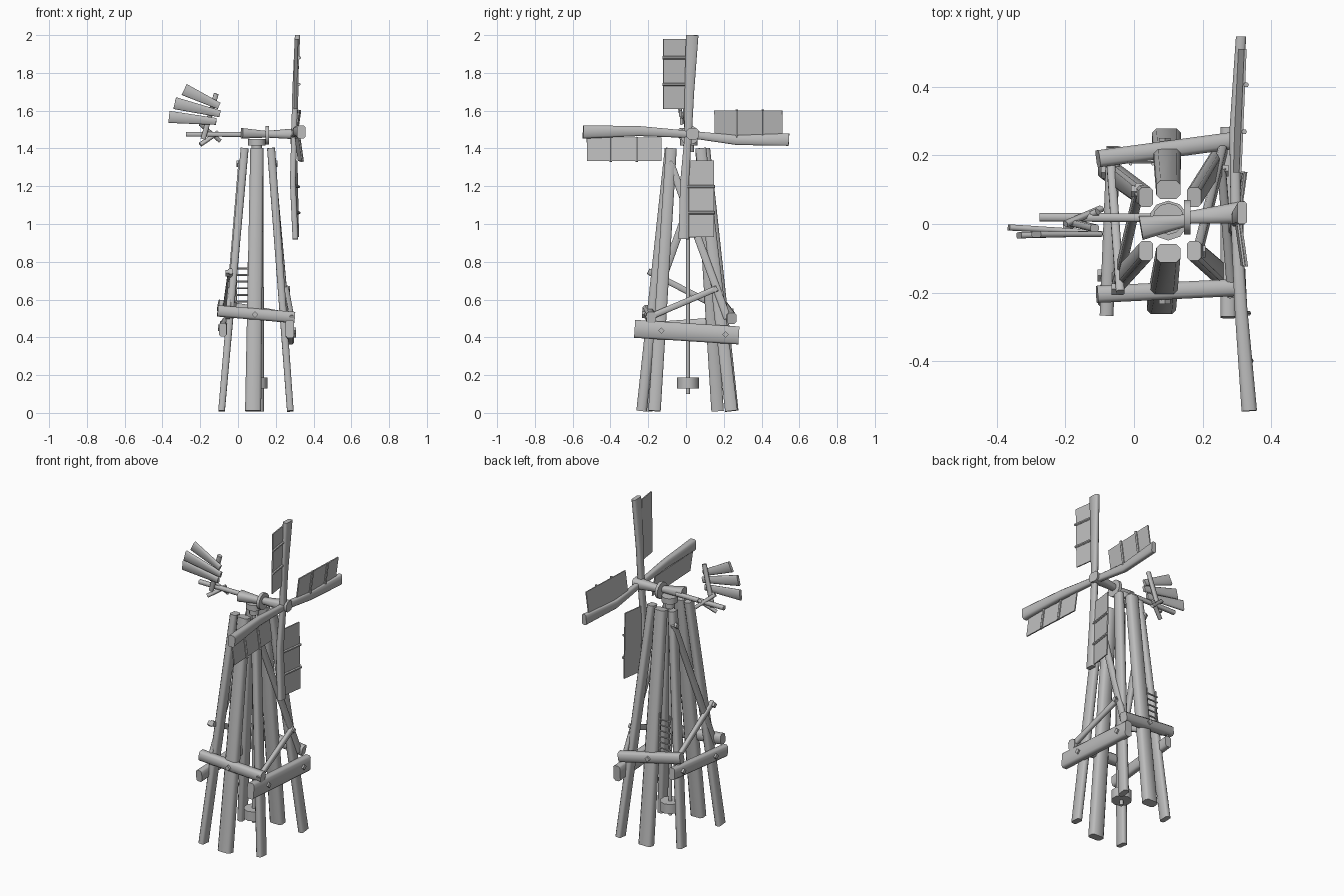
import bpy, bmesh, math
from mathutils import Vector, Matrix

wood = bpy.data.materials.new("weathered grey")
wood.diffuse_color = (0.5, 0.5, 0.5, 1)


def finish(name, bm):
    bmesh.ops.recalc_face_normals(bm, faces=bm.faces)
    me = bpy.data.meshes.new(name)
    bm.to_mesh(me)
    bm.free()
    me.materials.append(wood)
    ob = bpy.data.objects.new(name, me)
    bpy.context.collection.objects.link(ob)
    bpy.context.view_layer.objects.active = ob
    ob.select_set(True)
    bpy.ops.object.shade_smooth_by_angle(angle=math.radians(55))
    ob.select_set(False)
    return ob


def beam(name, a, b, size, side=(1, 0, 0), end=None, chamfer=0.22, mid=None):
    """Timber from a to b; size = (along side, across), end = size at b,
    chamfer = share of the thin side cut off the long edges, mid = bend point."""
    pts = [Vector(p) for p in ((a, mid, b) if mid else (a, b))]
    d = (pts[-1] - pts[0]).normalized()
    s = Vector(side)
    s = (s - d * s.dot(d)).normalized()
    t = d.cross(s)
    end = end or size
    bm = bmesh.new()
    rings = []
    for p in pts:
        f = (p - pts[0]).length / (pts[-1] - pts[0]).length
        w, h = (u + (v - u) * f for u, v in zip(size, end))
        c = min(w, h) * chamfer
        x, y = w / 2, h / 2
        if c:
            sec = [(-x + c, -y), (x - c, -y), (x, -y + c), (x, y - c),
                   (x - c, y), (-x + c, y), (-x, y - c), (-x, -y + c)]
        else:
            sec = [(-x, -y), (x, -y), (x, y), (-x, y)]
        rings.append([bm.verts.new(p + s * i + t * j) for i, j in sec])
    for r0, r1 in zip(rings, rings[1:]):
        for k in range(len(r0)):
            n = (k + 1) % len(r0)
            bm.faces.new((r0[k], r0[n], r1[n], r1[k]))
    bm.faces.new(rings[0])
    bm.faces.new(rings[-1])
    return finish(name, bm)


def rod(name, a, b, r, sides=12):
    a, b = Vector(a), Vector(b)
    d = b - a
    bm = bmesh.new()
    mat = Matrix.Translation((a + b) / 2) @ d.to_track_quat('Z', 'Y').to_matrix().to_4x4()
    bmesh.ops.create_cone(bm, cap_ends=True, segments=sides, radius1=r, radius2=r,
                          depth=d.length, matrix=mat)
    return finish(name, bm)


# Corner legs: foot y differs per corner; then the wider middle legs
for sx, sy, foot, name in ((-1, -1, 0.21, "front_left_leg"), (1, -1, 0.167, "front_right_leg"),
                           (-1, 1, 0.167, "back_left_leg"), (1, 1, 0.24, "back_right_leg")):
    beam(name, (0.095 + 0.182 * sx, foot * sy, 0.01),
         (0.105 + 0.07 * sx, 0.078 * sy, 1.4), (0.035, 0.066), end=(0.042, 0.058))
beam("front_middle_leg", (0.08, -0.235, 0.01), (0.1, -0.085, 1.4), (0.085, 0.056), end=(0.07, 0.055))
beam("back_middle_leg", (0.095, 0.25, 0.01), (0.1, 0.1, 1.4), (0.085, 0.056), end=(0.07, 0.055))

# Belt beams around the legs
beam("front_beam", (-0.108, -0.205, 0.54), (0.3, -0.185, 0.505), (0.06, 0.05), side=(0, 0, 1))
beam("back_beam", (-0.105, 0.19, 0.57), (0.28, 0.242, 0.5), (0.06, 0.05), side=(0, 0, 1))
beam("right_beam", (0.275, -0.272, 0.445), (0.275, 0.28, 0.41), (0.095, 0.045), side=(0, 0, 1))
beam("left_beam", (-0.08, -0.265, 0.44), (-0.06, 0.225, 0.475), (0.07, 0.04), side=(0, 0, 1))

# Long and short diagonal braces on the side faces
beam("right_long_brace", (0.185, -0.085, 1.33), (0.26, 0.22, 0.5), (0.025, 0.04))
beam("left_long_brace", (0.015, 0.1, 1.33), (-0.055, -0.2, 0.5), (0.025, 0.04))
beam("right_short_brace", (0.285, -0.21, 0.5), (0.255, 0.165, 0.66), (0.025, 0.032))
beam("left_short_brace", (-0.07, 0.21, 0.54), (-0.04, -0.2, 0.75), (0.025, 0.032))

# Bolt heads: position and outward direction
bolts = [((0.09, -0.222, 0.52), (0, -1, 0)), ((0.296, -0.13, 0.435), (1, 0, 0)),
         ((0.296, 0.21, 0.415), (1, 0, 0)), ((-0.095, -0.15, 0.45), (-1, 0, 0)),
         ((-0.085, 0.15, 0.47), (-1, 0, 0)), ((0.09, 0.24, 0.535), (0, 1, 0)),
         ((0.265, 0.155, 0.655), (1, 0, 0)), ((-0.055, -0.19, 0.74), (-1, 0, 0)),
         ((0.002, 0.095, 1.32), (-1, 0, 0)), ((0.198, -0.08, 1.32), (1, 0, 0))]
for i, (p, d) in enumerate(bolts):
    p, d = Vector(p), Vector(d)
    rod(f"bolt_{i}", p - d * 0.01, p + d * 0.011, 0.017, 4)

# Ladder at the back
for x in (-0.01, 0.055):
    rod("ladder_rail", (x, 0.18, 0.53), (x, 0.175, 0.8), 0.005, 6)
for i in range(6):
    z = 0.59 + 0.035 * i
    rod("ladder_rung", (-0.02, 0.18, z), (0.06, 0.18, z), 0.005, 6)

# Drive shaft, weight and turntable
rod("drive_shaft", (0.1, 0.01, 0.1), (0.1, 0.01, 1.42), 0.011)
rod("shaft_weight", (0.1, 0.01, 0.13), (0.1, 0.01, 0.188), 0.058, 10)
rod("turntable_neck", (0.1, 0.015, 1.38), (0.1, 0.015, 1.42), 0.028)
rod("turntable", (0.1, 0.015, 1.415), (0.1, 0.015, 1.45), 0.046)

# Head: rear block, front axle, ring and tail boom
beam("head_rear_block", (0.02, -0.012, 1.48), (0.15, 0.01, 1.475), (0.055, 0.07),
     side=(0, 0, 1), end=(0.035, 0.035))
beam("front_axle", (0.15, 0.018, 1.475), (0.325, 0.035, 1.478), (0.035, 0.035),
     side=(0, 0, 1), end=(0.06, 0.065))
rod("axle_ring", (0.146, 0.02, 1.47), (0.164, 0.02, 1.47), 0.05, 16)
beam("tail_boom", (-0.275, 0.02, 1.475), (0.05, 0.018, 1.474), (0.025, 0.025), side=(0, 0, 1))

# Tail: fan of tapered planks held by crossed struts
planks = [((-0.285, -0.03, 1.712), (-0.1, -0.03, 1.625)),
          ((-0.335, -0.033, 1.64), (-0.095, -0.028, 1.583)),
          ((-0.365, -0.01, 1.567), (-0.115, -0.025, 1.543))]
for a, b in planks:
    beam("tail_plank", a, b, (0.064, 0.018), side=(0, 0, 1), end=(0.036, 0.016), chamfer=0.3)
beam("tail_post", (-0.115, -0.012, 1.69), (-0.185, 0.005, 1.45), (0.026, 0.02))
beam("tail_strut", (-0.2, 0.0, 1.53), (-0.095, 0.045, 1.44), (0.02, 0.016))
beam("tail_cross_strut", (-0.2, -0.01, 1.42), (-0.105, 0.035, 1.485), (0.022, 0.018))

# Sails: arm bend point, tip and tip size, pitched panel (start, end, width, side), slat places
hub = (0.297, 0.012, 1.475)
sails = [
    ("top", (0.302, 0.018, 1.7), (0.315, 0.033, 2.0), (0.066, 0.028), (0, 1, 0),
     (0.306, -0.06, 1.61), (0.312, -0.06, 1.98), 0.122, (-0.14, 1, 0), (0.35, 0.73)),
    ("bottom", (0.29, -0.008, 1.22), (0.304, -0.012, 0.92), (0.055, 0.03), (0, 1, 0),
     (0.302, 0.08, 1.335), (0.31, 0.08, 0.93), 0.138, (0.14, 1, 0), (0.34, 0.68)),
    ("front", (0.312, -0.25, 1.492), (0.336, -0.545, 1.487), (0.07, 0.045), (0, 0, 1),
     (0.312, -0.13, 1.395), (0.332, -0.525, 1.395), 0.125, (-0.14, 0, 1), (0.33, 0.68)),
    ("back", (0.293, 0.27, 1.444), (0.312, 0.545, 1.447), (0.066, 0.03), (0, 0, 1),
     (0.3, 0.15, 1.53), (0.315, 0.51, 1.53), 0.142, (0.14, 0, 1), (0.33, 0.71)),
]
for name, mid, tip, size, side, p0, p1, width, pitch, slats in sails:
    beam(f"{name}_sail_arm", hub, tip, (0.038, 0.03), side=side, end=size, mid=mid)
    beam(f"{name}_sail_panel", p0, p1, (width, 0.007), side=pitch, chamfer=0)
    u = Vector(pitch).normalized() * (width / 2 + 0.004)
    for f in slats:
        c = Vector(p0).lerp(Vector(p1), f) + Vector((0.006, 0, 0))
        rod(f"{name}_sail_slat", c - u, c + u, 0.008, 6)
